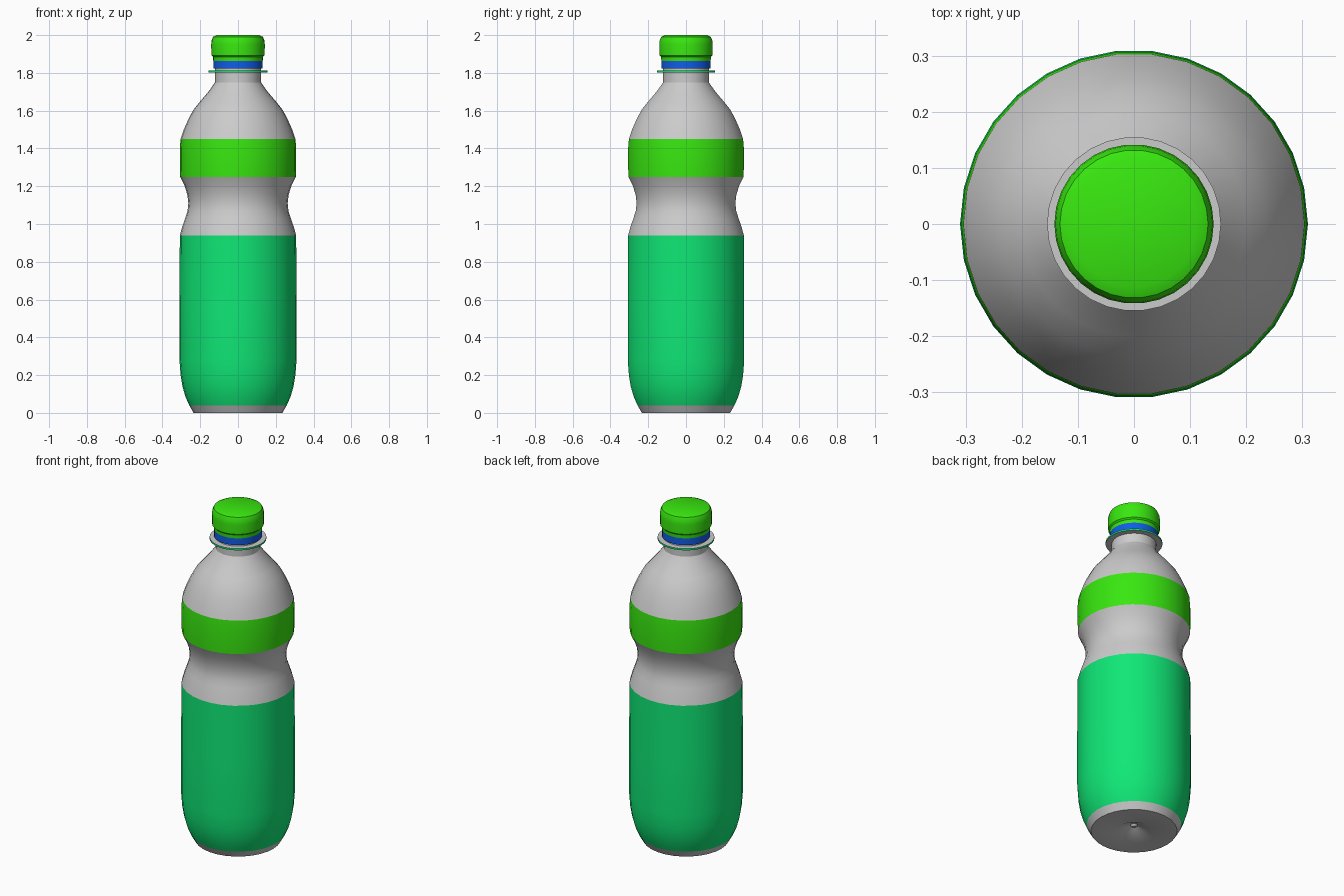
import bpy, bmesh, math

if "Cube" in bpy.data.objects:
    bpy.data.objects.remove(bpy.data.objects["Cube"])

SIDES = 30


def material(name, rgb):
    m = bpy.data.materials.new(name)
    m.diffuse_color = (*rgb, 1)
    m.use_nodes = True
    m.node_tree.nodes["Principled BSDF"].inputs["Base Color"].default_value = m.diffuse_color
    return m


LIME = material("lime", (0.04, 0.8, 0.005))
TEAL = material("teal", (0.005, 0.8, 0.18))
BLUE = material("blue", (0.005, 0.11, 0.8))


def lathe(name, profile, mat=None):
    """Revolve (radius, z) points, listed from bottom to top, about z."""
    bm = bmesh.new()
    rings = [[bm.verts.new((r * math.cos(2 * math.pi * j / SIDES),
                            r * math.sin(2 * math.pi * j / SIDES), z))
              for j in range(SIDES)] for r, z in profile]
    for low, high in zip(rings, rings[1:]):
        for j in range(SIDES):
            k = (j + 1) % SIDES
            bm.faces.new((low[j], low[k], high[k], high[j]))
    bmesh.ops.remove_doubles(bm, verts=bm.verts[:], dist=1e-5)
    me = bpy.data.meshes.new(name)
    bm.to_mesh(me)
    bm.free()
    ob = bpy.data.objects.new(name, me)
    bpy.context.collection.objects.link(ob)
    if mat:
        me.materials.append(mat)
    bpy.ops.object.select_all(action='DESELECT')
    ob.select_set(True)
    bpy.context.view_layer.objects.active = ob
    bpy.ops.object.shade_smooth_by_angle(angle=math.radians(30))
    return ob


# Base with the moulded dimple underneath
lathe("base", [(0, 0.025), (0.012, 0.025), (0.02, 0.035), (0.095, 0.0),
               (0.235, 0.0), (0.258, 0.04)])

# Large label wrapping the lower body
lathe("lower_label", [(0.258, 0.04), (0.278, 0.085), (0.294, 0.14),
                      (0.304, 0.2), (0.31, 0.28), (0.31, 0.6), (0.308, 0.94)], TEAL)

# Pinched grip
lathe("waist", [(0.308, 0.94), (0.297, 0.98), (0.28, 1.03), (0.267, 1.07),
                (0.263, 1.11), (0.268, 1.155), (0.284, 1.205), (0.306, 1.25)])

# Upper label band
lathe("upper_label", [(0.306, 1.25), (0.308, 1.3), (0.308, 1.4), (0.304, 1.45)], LIME)

# Shoulder and neck running up inside the cap
lathe("shoulder", [(0.304, 1.45), (0.287, 1.5), (0.263, 1.555), (0.236, 1.605),
                   (0.2, 1.65), (0.157, 1.7), (0.132, 1.735), (0.122, 1.75),
                   (0.122, 1.86)])

# Neck flange with a coloured rim
lathe("flange_underside", [(0.122, 1.803), (0.155, 1.803)])
lathe("flange_rim", [(0.155, 1.803), (0.155, 1.813)], TEAL)
lathe("flange_top", [(0.155, 1.813), (0.122, 1.813)])

# Tamper band
lathe("tamper_band", [(0.12, 1.823), (0.131, 1.823), (0.131, 1.864)], BLUE)

# Screw cap with a narrower skirt
lathe("cap", [(0.131, 1.864), (0.133, 1.885), (0.141, 1.893), (0.142, 1.95),
              (0.14, 1.972), (0.132, 1.991), (0.112, 2.0), (0, 2.0)], LIME)
